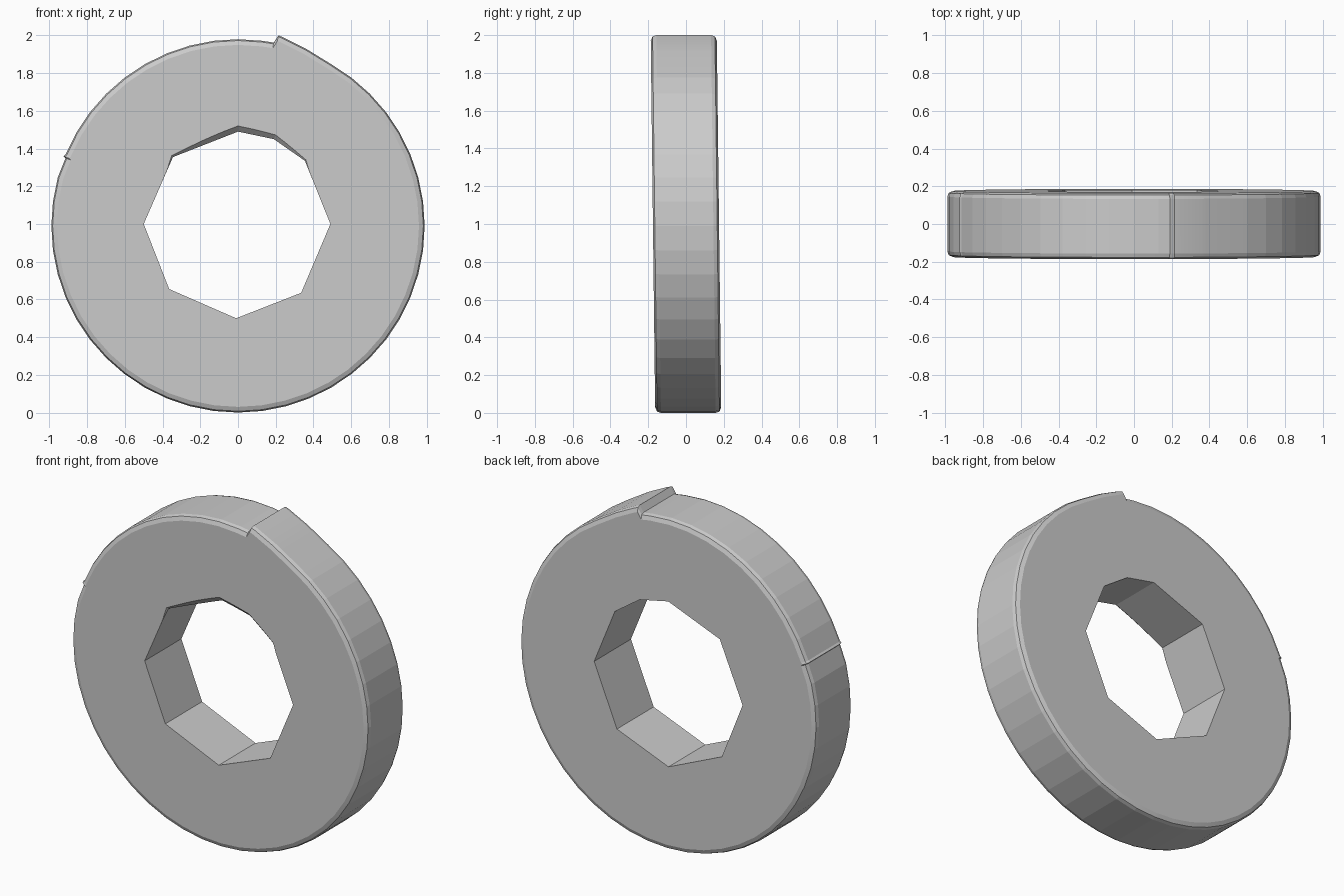
import bpy, bmesh, math
from mathutils import Vector

if "Cube" in bpy.data.objects:
    bpy.data.objects.remove(bpy.data.objects["Cube"])

CZ = 0.99          # ring centre height
HALF = 0.175       # half thickness


def polar(x, z):
    return math.atan2(z - CZ, x) % math.tau


def radius_at(points, a):
    """Distance from the centre to a star-shaped polygon along angle a."""
    d = Vector((math.cos(a), math.sin(a)))
    for i, p in enumerate(points):
        q = points[(i + 1) % len(points)]
        p, q = Vector((p[0], p[1] - CZ)), Vector((q[0], q[1] - CZ))
        e = q - p
        den = d.x * e.y - d.y * e.x
        if abs(den) < 1e-9:
            continue
        t = (p.x * e.y - p.y * e.x) / den
        s = (p.x * d.y - p.y * d.x) / den
        if t > 0 and -1e-5 <= s <= 1 + 1e-5:
            return t
    return 0.5


# Eight-sided hole with one uneven upper corner
hole = [(0.49, 1.0), (0.355, 1.335), (0.19, 1.45), (0, 1.49), (-0.345, 1.355),
        (-0.5, 1.0), (-0.365, 0.655), (-0.01, 0.5), (0.335, 0.635)]

# Round rim with the small ridge at the top and the nick at the left
ridge = [(0.36, 1.93), (0.24, 1.99), (0.215, 2.0), (0.19, 1.962)]
nick = [(-0.925, 1.36), (-0.915, 1.35)]
rim = ridge + nick
for i in range(48):
    a = math.tau * i / 48
    if not math.radians(67) < a < math.radians(81):
        rim.append((0.99 * math.cos(a), CZ + 0.99 * math.sin(a)))
rim.sort(key=lambda p: polar(*p))

angles = []
for a in sorted(polar(*p) for p in rim + hole):
    if not angles or a - angles[-1] > 1e-4:
        angles.append(a)

# Sweep the bevelled cross-section round the ring
bm = bmesh.new()
loops = []
for a in angles:
    ri, ro = radius_at(hole, a), radius_at(rim, a)
    chamfer = 0.03 * max(0, math.sin(a) - 0.6) / 0.4
    section = [(ri, -HALF + chamfer), (ri + chamfer, -HALF),
               (ro - 0.03, -HALF), (ro - 0.007, -HALF + 0.01), (ro, -HALF + 0.03),
               (ro, HALF - 0.03), (ro - 0.007, HALF - 0.01), (ro - 0.03, HALF),
               (ri, HALF)]
    loop = []
    for r, y in section:
        z = CZ + r * math.sin(a)
        # the disc leans very slightly forward at the top
        loop.append(bm.verts.new((r * math.cos(a), y - 0.012 * (z - 1), z)))
    loops.append(loop)

n = len(loops[0])
for i, l0 in enumerate(loops):
    l1 = loops[(i + 1) % len(loops)]
    for j in range(n):
        k = (j + 1) % n
        bm.faces.new((l0[j], l1[j], l1[k], l0[k]))
bmesh.ops.remove_doubles(bm, verts=bm.verts, dist=1e-5)
bmesh.ops.recalc_face_normals(bm, faces=bm.faces)

mesh = bpy.data.meshes.new("stone_ring")
bm.to_mesh(mesh)
bm.free()
ring = bpy.data.objects.new("stone_ring", mesh)
bpy.context.collection.objects.link(ring)
bpy.context.view_layer.objects.active = ring
ring.select_set(True)
bpy.ops.object.shade_smooth_by_angle(angle=math.radians(5))
